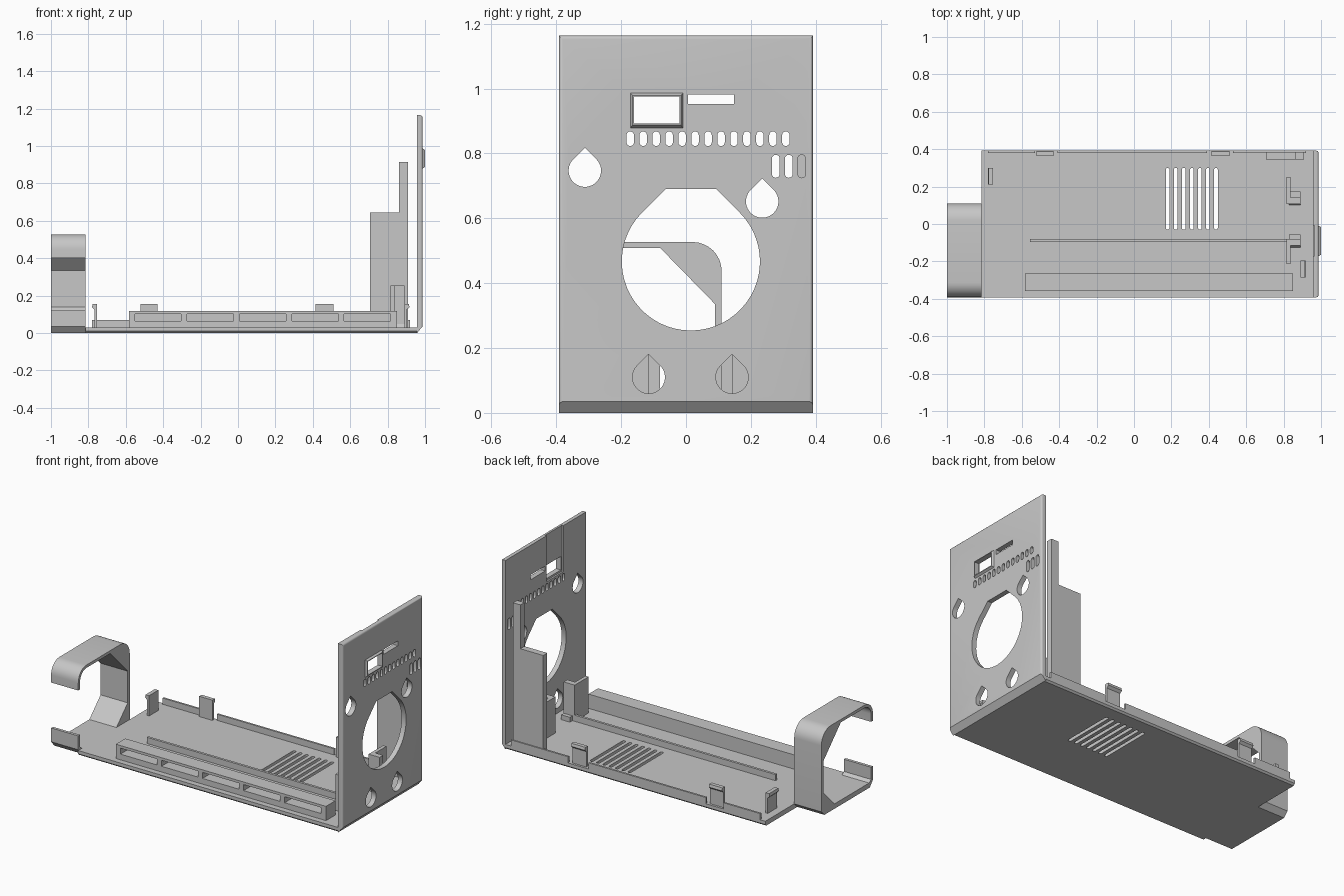
import bpy, bmesh, math
from mathutils import Vector

if "Cube" in bpy.data.objects:
    bpy.data.objects.remove(bpy.data.objects["Cube"])

grey = bpy.data.materials.new("plain grey")
grey.use_nodes = True
COLOR = (0.57, 0.57, 0.57, 1)
grey.diffuse_color = COLOR
grey.node_tree.nodes["Principled BSDF"].inputs["Base Color"].default_value = COLOR


def prism(bm, pts, axis, a, b):
    """Extrude a 2D outline along an axis: x uses (y, z), y uses (x, z), z uses (x, y)."""
    i = "xyz".index(axis)
    verts = []
    for p in pts:
        co = list(p)
        co.insert(i, a)
        verts.append(bm.verts.new(co))
    face = bm.faces.new(verts)
    ext = bmesh.ops.extrude_face_region(bm, geom=[face])
    move = Vector([b - a if k == i else 0 for k in range(3)])
    top = [g for g in ext["geom"] if isinstance(g, bmesh.types.BMVert)]
    bmesh.ops.translate(bm, verts=top, vec=move)


def rect(x0, x1, y0, y1):
    return [(x0, y0), (x1, y0), (x1, y1), (x0, y1)]


def box(bm, x, y, z):
    prism(bm, rect(*x, *y), "z", *z)


def arc(cx, cy, r, a0, a1, n=8):
    angles = [math.radians(a0 + (a1 - a0) * k / n) for k in range(n + 1)]
    return [(cx + r * math.cos(t), cy + r * math.sin(t)) for t in angles]


def slot(c, lo, hi, w):
    """Upright slot with round ends."""
    r = w / 2
    return arc(c, hi - r, r, 0, 180) + arc(c, lo + r, r, 180, 360)


def teardrop(cx, cy, r, flat=None):
    """Circle with a pointed top, or one cut off level at the given height."""
    pts = arc(cx, cy, r, 135, 405, 40)
    tip = cy + r * math.sqrt(2)
    if flat is None:
        return pts + [(cx, tip)]
    return pts + [(cx + tip - flat, flat), (cx - tip + flat, flat)]


def finish(name, bm):
    bmesh.ops.recalc_face_normals(bm, faces=bm.faces)
    mesh = bpy.data.meshes.new(name)
    bm.to_mesh(mesh)
    bm.free()
    mesh.materials.append(grey)
    ob = bpy.data.objects.new(name, mesh)
    bpy.context.collection.objects.link(ob)
    return ob


def cut(ob, bm):
    cutter = finish("cutter", bm)
    cutter.hide_render = True
    mod = ob.modifiers.new("cut", "BOOLEAN")
    mod.operation, mod.solver, mod.object = "DIFFERENCE", "EXACT", cutter
    bpy.context.view_layer.objects.active = ob
    bpy.ops.object.modifier_apply(modifier=mod.name)
    bpy.data.objects.remove(cutter)


def smooth(ob):
    bpy.ops.object.select_all(action="DESELECT")
    ob.select_set(True)
    bpy.context.view_layer.objects.active = ob
    bpy.ops.object.shade_smooth_by_angle(angle=math.radians(30))


# Floor with chamfered long edges and round-ended vents
bm = bmesh.new()
prism(bm, [(-.392, .01), (-.382, 0), (.382, 0), (.392, .01), (.392, .03), (-.392, .03)],
      "x", -.815, .957)
floor = finish("floor", bm)
bm = bmesh.new()
for k in range(7):
    prism(bm, slot(.18 + k * .043, -.03, .3, .02), "z", -.1, .1)
cut(floor, bm)
smooth(floor)

# End panel with a chamfered foot; the outer side and top edges are rounded
bm = bmesh.new()
prism(bm, [(.956, 0), (.958, 0), (.987, .035), (.987, 1.164), (.956, 1.164)],
      "y", -.392, .392)
rim = [e for e in bm.edges if all(v.co.x > .98 for v in e.verts)
       and any(v.co.z > 1 for v in e.verts)]
bmesh.ops.bevel(bm, geom=rim, offset=.012, segments=4, affect="EDGES", profile=.5)
panel = finish("end_panel", bm)

# Shallow channel inside the panel, from the window to the top
bm = bmesh.new()
box(bm, (.9, .966), (-.172, -.007), (.88, 1.3))
cut(panel, bm)

# Panel openings
bm = bmesh.new()
holes = [teardrop(.015, .467, .213, .69),
         rect(-.161, -.02, .892, .975), rect(.006, .148, .952, .982)]
holes += [teardrop(y, z, .05) for y, z in
          [(-.312, .747), (.235, .652), (-.115, .11), (.142, .11)]]
holes += [slot(-.172 + k * .04, .823, .868, .023) for k in range(13)]
holes += [slot(.277 + k * .04, .725, .796, .024) for k in range(3)]
for outline in holes:
    prism(bm, outline, "x", .9, 1.1)
cut(panel, bm)
smooth(panel)

# Raised window frame with sloping outer sides
bm = bmesh.new()
loops = []
for x, g in [(.985, .012), (.999, .004), (.999, 0), (.985, 0)]:
    drop = g * .2
    loops.append([bm.verts.new((x, y, z)) for y, z in
                  rect(-.161 - g, -.02 + g, .892 - g - drop, .975 + g)])
for k in range(4):
    a, b = loops[k], loops[(k + 1) % 4]
    for j in range(4):
        bm.faces.new((a[j], a[j - 1], b[j - 1], b[j]))
finish("window_frame", bm)

# Open holder loop at the end, with sloped inner corners and front lips
bm = bmesh.new()
outer = [(-.392, .12), (-.392, .035), (-.362, 0), (.08, 0), (.11, .03)]
outer += arc(.02, .437, .09, 0, 90) + arc(-.312, .447, .08, 90, 180) + [(-.392, .4)]
inner = [(-.374, .4)] + arc(-.312, .447, .062, 180, 90)
inner += [(-.08, .509), (.09, .335), (.09, .14), (-.02, .03), (-.355, .03),
          (-.374, .045), (-.374, .12)]
prism(bm, outer + inner, "x", -1, -.815)
smooth(finish("end_holder", bm))

# Front tray with five recessed pockets
bm = bmesh.new()
box(bm, (-.583, .85), (-.357, -.265), (.02, .118))
tray = finish("front_tray", bm)
bm = bmesh.new()
for k in range(5):
    x = -.552 + k * .28
    box(bm, (x, x + .248), (-.5, -.285), (.065, .102))
cut(tray, bm)

# Low guide rail and the broken rear lip
bm = bmesh.new()
box(bm, (-.555, .84), (-.095, -.08), (.02, .068))
finish("guide_rail", bm)
bm = bmesh.new()
for x in [(-.78, -.53), (-.41, .39), (.53, .92)]:
    box(bm, x, (.38, .392), (.02, .068))
finish("rear_lip", bm)


# Snap clips: a thin blade with a hooked top
def snap_clip(name, axis, base, side, a, b):
    shape = [(0, .02), (.014, .02), (.014, .125), (.028, .138), (.024, .155), (0, .155)]
    bm = bmesh.new()
    prism(bm, [(base + side * u, z) for u, z in shape], axis, a, b)
    finish(name, bm)


snap_clip("rear_clip_right", "x", .364, 1, -.52, -.43)
snap_clip("rear_clip_left", "x", .364, 1, .415, .51)
snap_clip("side_clip_right", "y", -.753, -1, .21, .3)
snap_clip("side_clip_left", "y", .889, 1, -.285, -.195)

# Stepped support wall at the rear
bm = bmesh.new()
prism(bm, [(.705, .02), (.91, .02), (.91, .913), (.86, .913), (.86, .643), (.705, .643)],
      "y", .345, .385)
finish("support_wall", bm)

# L-shaped posts on sloped feet
for name, wall, flange, foot in [
        ("post_front", (-.215, -.08), (-.115, -.08), (-.13, -.055)),
        ("post_rear", (.108, .25), (.108, .143), (.095, .175))]:
    bm = bmesh.new()
    box(bm, (.815, .837), wall, (.02, .253))
    box(bm, (.837, .89), flange, (.02, .253))
    y0, y1 = foot
    prism(bm, [(y0, .02), (y1, .02), (y1, .06), (y0 + .022, .06)], "x", .83, .89)
    finish(name, bm)
